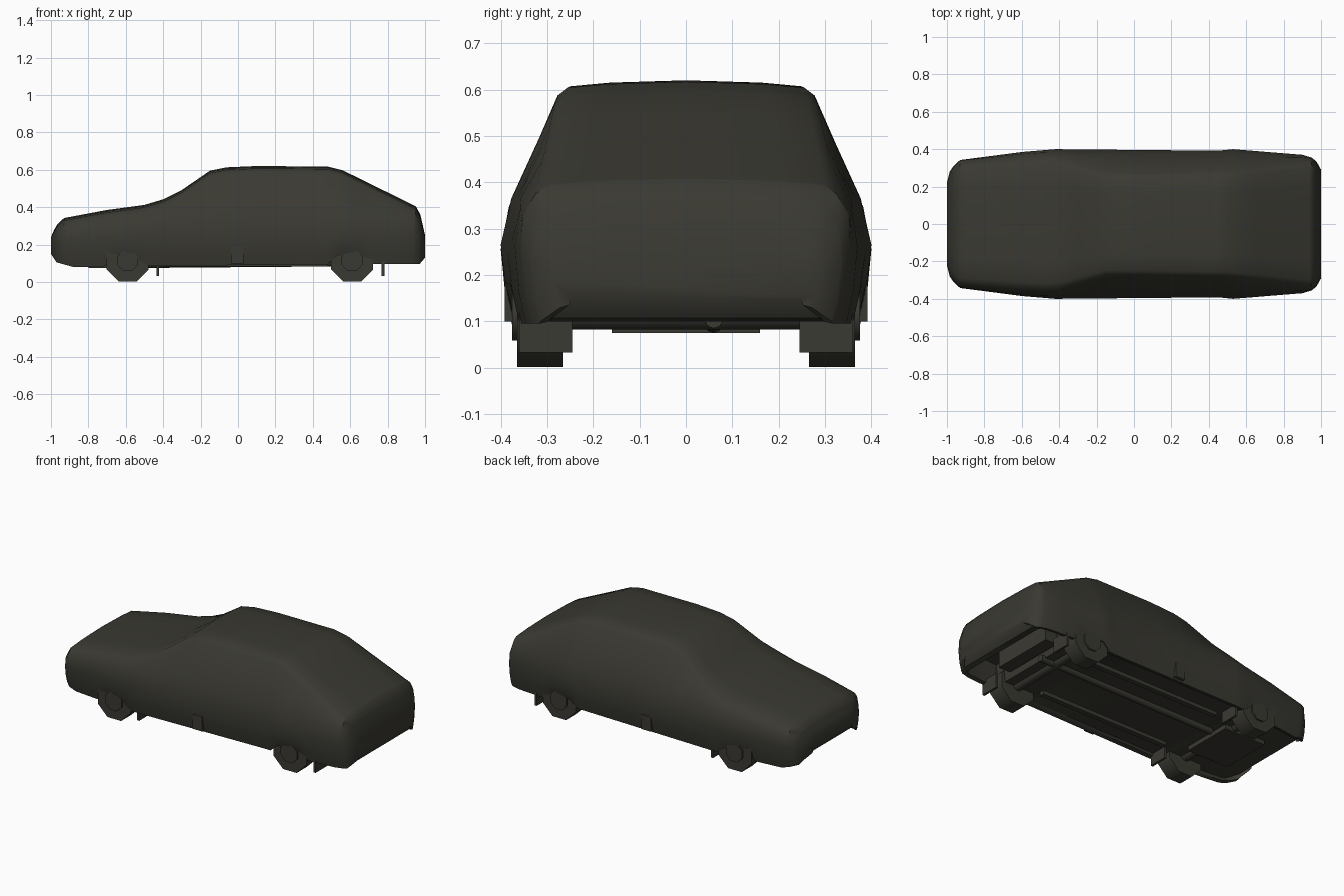
import bpy, bmesh, math
from mathutils import Matrix, Vector

if "Cube" in bpy.data.objects:
    bpy.data.objects.remove(bpy.data.objects["Cube"])

paint = bpy.data.materials.new("dark olive grey")
paint.diffuse_color = (0.042, 0.041, 0.032, 1)
paint.use_nodes = True
paint.node_tree.nodes["Principled BSDF"].inputs["Base Color"].default_value = paint.diffuse_color


def finish(bm, name, angle=40):
    bmesh.ops.recalc_face_normals(bm, faces=bm.faces)
    me = bpy.data.meshes.new(name)
    bm.to_mesh(me)
    bm.free()
    ob = bpy.data.objects.new(name, me)
    bpy.context.collection.objects.link(ob)
    me.materials.append(paint)
    bpy.ops.object.select_all(action='DESELECT')
    ob.select_set(True)
    bpy.context.view_layer.objects.active = ob
    bpy.ops.object.shade_smooth_by_angle(angle=math.radians(angle))
    return ob


def interp(pts, x):
    for (x0, v0), (x1, v1) in zip(pts, pts[1:]):
        if x <= x1:
            return v0 + (v1 - v0) * max(0, x - x0) / (x1 - x0)
    return pts[-1][1]


def box(name, x0, x1, y0, y1, z0, z1):
    bm = bmesh.new()
    m = Matrix.Translation(((x0 + x1) / 2, (y0 + y1) / 2, (z0 + z1) / 2)) @ \
        Matrix.Diagonal((x1 - x0, y1 - y0, z1 - z0, 1))
    bmesh.ops.create_cube(bm, size=1, matrix=m)
    return finish(bm, name, 20)


def rod(name, a, b, r, sides=10, roll=0.0):
    a, b = Vector(a), Vector(b)
    d = b - a
    m = Matrix.Translation((a + b) / 2) @ d.to_track_quat('Z', 'Y').to_matrix().to_4x4() @ Matrix.Rotation(roll, 4, 'Z')
    bm = bmesh.new()
    bmesh.ops.create_cone(bm, cap_ends=True, segments=sides, radius1=r, radius2=r, depth=d.length, matrix=m)
    return finish(bm, name, 46)


# body outline curves along the length
TOP = [(-1, .24), (-.985, .275), (-.965, .31), (-.93, .342), (-.7, .385), (-.5, .412), (-.4, .442),
       (-.3, .492), (-.15, .595), (-.06, .613), (.1, .62), (.48, .617), (.56, .597), (.95, .405), (.975, .36), (1, .25)]
BOTTOM = [(-1, .15), (-.97, .105), (-.88, .08), (-.5, .085), (.5, .095), (.97, .095), (1, .13)]
WIDTH = [(-1, .22), (-.985, .28), (-.965, .31), (-.93, .342), (-.6, .385), (-.42, .4), (.45, .392),
         (.53, .4), (.8, .378), (.9, .37), (.95, .355), (.975, .335), (1, .29)]
EDGE = [(-1, .19), (-.97, .27), (-.93, .315), (-.5, .345), (-.4, .34), (-.15, .268), (.5, .278), (.95, .325), (1, .27)]
FLOOR = [(-1, .04), (-.9, .02), (.70, .01), (.71, .14), (.93, .14), (.94, .005), (1, .02)]
ARCH = [(-.72, 0), (-.66, .035), (-.53, .035), (-.47, 0), (.48, 0), (.53, .045), (.66, .045), (.72, 0)]

xs = sorted({p[0] for c in (TOP, BOTTOM, WIDTH, FLOOR, ARCH) for p in c})


def section(x):
    t, b, w, e = (interp(c, x) for c in (TOP, BOTTOM, WIDTH, EDGE))
    f, a = interp(FLOOR, x), interp(ARCH, x)
    h = t - b
    m = b + min(.17, .5 * h)
    d = min(.1, .5 * (t - m))
    bw = w + (e - w) * d / (t - m) + .012 * min(1, h / .25)
    k = min(1, h / .25)
    half = [(e * .6, t - .005 * k), (e * .92, t - .013 * k), (e, t - .03 * k), (bw, m + d), (w, m),
            (w * .975, b + .4 * (m - b) + a * .4), (w * .935, b + a), (w * .87, b + a + .005), (w * .85, b + f)]
    return [(x, 0, t)] + [(x, y, z) for y, z in half] + [(x, 0, b + f)] + [(x, -y, z) for y, z in reversed(half)]


# lofted body shell
bm = bmesh.new()
rings = [[bm.verts.new(p) for p in section(x)] for x in xs]
for r0, r1 in zip(rings, rings[1:]):
    n = len(r0)
    for i in range(n):
        j = (i + 1) % n
        bm.faces.new((r0[i], r0[j], r1[j], r1[i]))
bm.faces.new(rings[0])
bm.faces.new(rings[-1])
finish(bm, "car_body")

# wheels, mud flaps and sill plates on both sides
for s, side in ((-1, "near"), (1, "far")):
    for x, end in ((-.59, "front"), (.61, "rear")):
        rod(f"{end}_wheel_{side}", (x, s * .265, .114), (x, s * .365, .114), .122, 8, math.pi / 8)
        rod(f"{end}_hub_{side}", (x, s * .36, .114), (x, s * .375, .114), .06, 8, math.pi / 8)
    for x, end in ((-.43, "front"), (.775, "rear")):
        box(f"{end}_mud_flap_{side}", x - .007, x + .007, *sorted((s * .245, s * .36)), .033, .12)
    box(f"sill_plate_{side}", -.035, .03, *sorted((s * .36, s * .392)), .1, .19)
    box(f"floor_rail_{side}", -.4, .48, *sorted((s * .2, s * .23)), .082, .12)

# underside parts
rod("front_axle", (-.59, -.28, .112), (-.59, .28, .112), .03)
rod("rear_axle", (.61, -.28, .112), (.61, .28, .112), .03)
box("engine_sump", -.8, -.52, -.16, .16, .075, .13)
rod("exhaust_pipe", (-.5, .06, .095), (.72, .06, .105), .02)
box("fuel_tank", .72, .8, -.2, .2, .13, .24)
